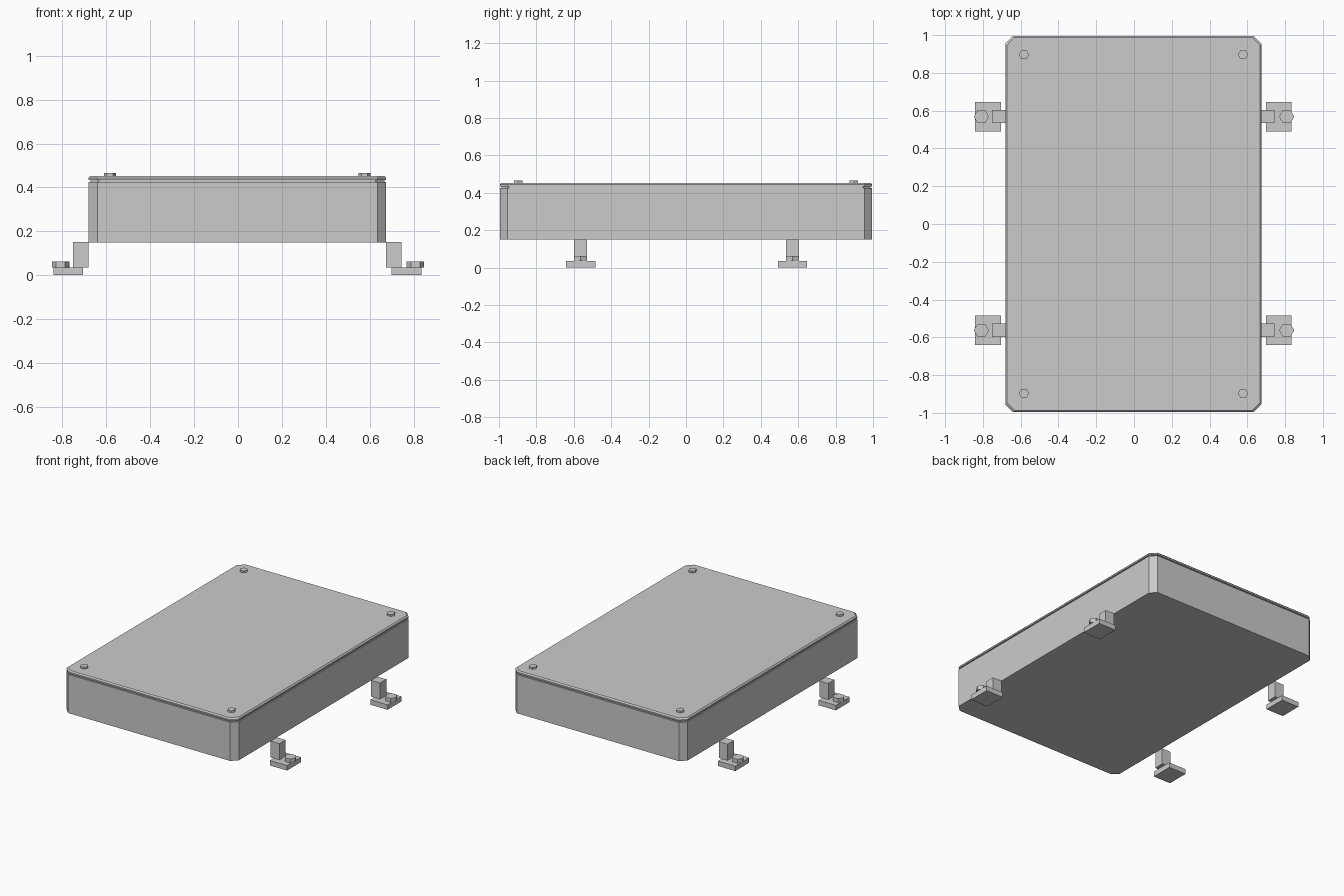
import bpy
import math

if "Cube" in bpy.data.objects:
    bpy.data.objects.remove(bpy.data.objects["Cube"], do_unlink=True)

grey = bpy.data.materials.new("plain_grey")
grey.use_nodes = True
colour = (0.6, 0.6, 0.6, 1)
grey.diffuse_color = colour
grey.node_tree.nodes["Principled BSDF"].inputs["Base Color"].default_value = colour

SHIFT = -0.003  # box and brackets sit slightly off the bolt centres


def add_mesh(name, verts, faces):
    mesh = bpy.data.meshes.new(name)
    mesh.from_pydata(verts, [], faces)
    mesh.materials.append(grey)
    obj = bpy.data.objects.new(name, mesh)
    bpy.context.collection.objects.link(obj)
    return obj


def loft(name, rings):
    """Closed solid through a stack of equal-sized rings, bottom to top."""
    n = len(rings[0])
    verts = [v for ring in rings for v in ring]
    faces = [tuple(reversed(range(n))), tuple(range(len(verts) - n, len(verts)))]
    for k in range(len(rings) - 1):
        for i in range(n):
            j = (i + 1) % n
            faces.append((k * n + i, k * n + j, (k + 1) * n + j, (k + 1) * n + i))
    return add_mesh(name, verts, faces)


def cut_corner_ring(z, inset=0, cut=0.04):
    """Rectangle outline with clipped corners."""
    x, y = 0.678 - inset, 0.995 - inset
    points = [(x, cut - y), (x, y - cut), (x - cut, y), (cut - x, y),
              (-x, y - cut), (-x, cut - y), (cut - x, -y), (x - cut, -y)]
    return [(px + SHIFT, py, z) for px, py in points]


def box(name, x, y, z, size):
    sx, sy, sz = (s / 2 for s in size)
    corners = [(sx, -sy), (sx, sy), (-sx, sy), (-sx, -sy)]
    return loft(name, [[(x + a, y + b, z + h) for a, b in corners] for h in (-sz, sz)])


def hex_bolt(name, x, y, z0, z1, radius):
    angles = [math.radians(60 * i) for i in range(6)]
    return loft(name, [[(x + radius * math.cos(a), y + radius * math.sin(a), z)
                        for a in angles] for z in (z0, z1)])


# Enclosure body, recessed seal and bevelled lid
loft("enclosure_body", [cut_corner_ring(0.15), cut_corner_ring(0.425)])
loft("lid_seal", [cut_corner_ring(0.425, 0.008), cut_corner_ring(0.434, 0.008)])
loft("lid", [cut_corner_ring(0.434), cut_corner_ring(0.444), cut_corner_ring(0.453, 0.008)])

# Lid screws and mounting brackets, mirrored on both axes
for sx, side in ((1, "left"), (-1, "right")):
    for sy, end in ((1, "back"), (-1, "front")):
        tag = f"{end}_{side}"
        hex_bolt(f"lid_screw_{tag}", sx * 0.58 + SHIFT, sy * 0.897, 0.453, 0.466, 0.027)
        y = sy * 0.566 + 0.003
        box(f"bracket_upright_{tag}", sx * 0.713 + SHIFT, y, 0.093, (0.07, 0.07, 0.115))
        box(f"bracket_foot_{tag}", sx * 0.77 + SHIFT, y, 0.0178, (0.136, 0.156, 0.0355))
        hex_bolt(f"foot_bolt_{tag}", sx * 0.808, y, 0.0355, 0.063, 0.04)
